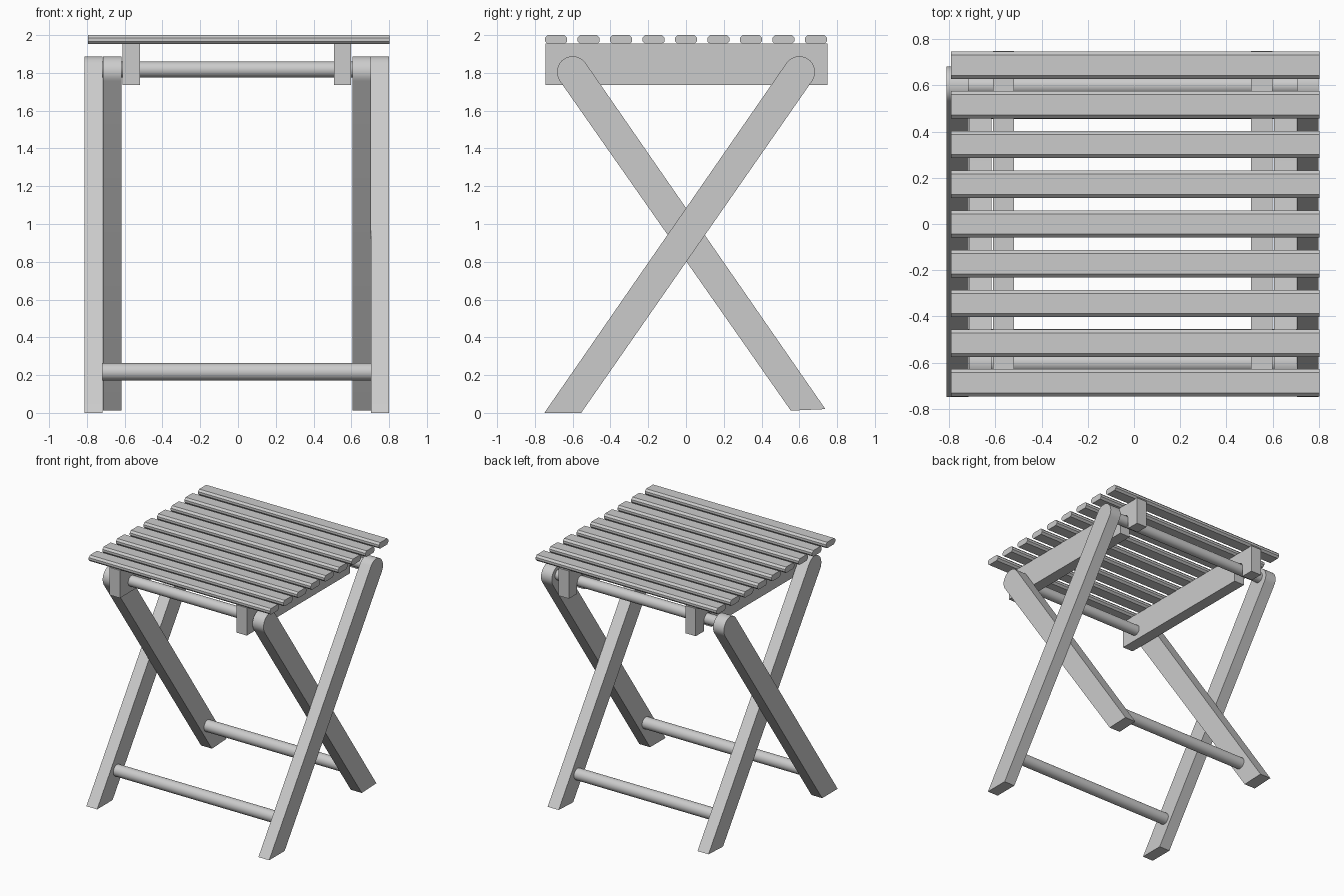
import bpy, bmesh, math

cube = bpy.data.objects.get("Cube")
if cube:
    bpy.data.objects.remove(cube, do_unlink=True)

grey = bpy.data.materials.new("plain grey")
grey.use_nodes = True
grey.diffuse_color = (0.6, 0.6, 0.6, 1)
grey.node_tree.nodes["Principled BSDF"].inputs["Base Color"].default_value = (0.6, 0.6, 0.6, 1)

CX = -0.006          # centre line of the frame
PIVOT_Y, PIVOT_Z = 0.6, 1.805
FOOT_Y = 0.65


def extrude(name, profile, x0, x1):
    """Extrude a (y, z) outline along x between x0 and x1."""
    bm = bmesh.new()
    face = bm.faces.new([bm.verts.new((x0, y, z)) for y, z in profile])
    moved = bmesh.ops.extrude_face_region(bm, geom=[face])["geom"]
    verts = [v for v in moved if isinstance(v, bmesh.types.BMVert)]
    bmesh.ops.translate(bm, verts=verts, vec=(x1 - x0, 0, 0))
    bmesh.ops.recalc_face_normals(bm, faces=bm.faces)
    mesh = bpy.data.meshes.new(name)
    bm.to_mesh(mesh)
    bm.free()
    mesh.materials.append(grey)
    obj = bpy.data.objects.new(name, mesh)
    bpy.context.collection.objects.link(obj)
    bpy.ops.object.select_all(action="DESELECT")
    obj.select_set(True)
    bpy.context.view_layer.objects.active = obj
    bpy.ops.object.shade_smooth_by_angle(angle=math.radians(30))
    return obj


def pair(name, profile, inner, outer):
    """Make matching parts on both sides of the frame."""
    extrude("left_" + name, profile, CX + inner, CX + outer)
    extrude("right_" + name, profile, CX - outer, CX - inner)


def arc(y, z, r, start, end, steps):
    angles = [math.radians(start + (end - start) * i / steps) for i in range(steps + 1)]
    return [(y + r * math.cos(a), z + r * math.sin(a)) for a in angles]


def leg(side, foot_z):
    """Slanted leg outline: flat foot and round top; side is the sign of y at the top."""
    tilt = math.degrees(math.atan2(PIVOT_Z, PIVOT_Y + FOOT_Y))
    top = arc(PIVOT_Y, PIVOT_Z, 0.083, tilt - 90, tilt + 90, 16)
    outline = [(-0.75 + foot_z * 0.6, foot_z), (-0.555, foot_z * 0.6)] + top
    return [(side * y, z) for y, z in outline]


def dowel(name, y, z, r, half):
    extrude(name, arc(y, z, r, 0, 345, 23), CX - half, CX + half)


# Crossed legs: the outer pair stands forward, the inner pair backward
pair("outer_leg", leg(1, 0), 0.711, 0.806)
pair("inner_leg", leg(-1, 0.02), 0.612, 0.709)

# Seat rails with an open slot near the back for the rear dowel
slot = arc(PIVOT_Y, 1.818, 0.046, 0, 180, 10)
rail = [(-0.745, 1.735), (-0.745, 1.955), (0.75, 1.955), (0.75, 1.735),
        (PIVOT_Y + 0.046, 1.735)] + slot + [(PIVOT_Y - 0.046, 1.735)]
pair("seat_rail", rail, 0.513, 0.605)

# Round crossbars
dowel("front_top_dowel", -PIVOT_Y, 1.818, 0.042, 0.69)
dowel("back_top_dowel", PIVOT_Y, 1.818, 0.042, 0.75)
dowel("front_foot_dowel", -0.5, 0.217, 0.046, 0.72)
dowel("back_foot_dowel", 0.5, 0.217, 0.046, 0.69)

# Seat slats with chamfered long edges
for i in range(9):
    y = (i - 4) * 0.172
    w, c = 0.059, 0.015
    outline = [(y - w, 1.952 + c), (y - w + c, 1.952), (y + w - c, 1.952), (y + w, 1.952 + c),
               (y + w, 2 - c), (y + w - c, 2), (y - w + c, 2), (y - w, 2 - c)]
    extrude(f"seat_slat_{i + 1}", outline, -0.793, 0.803)
